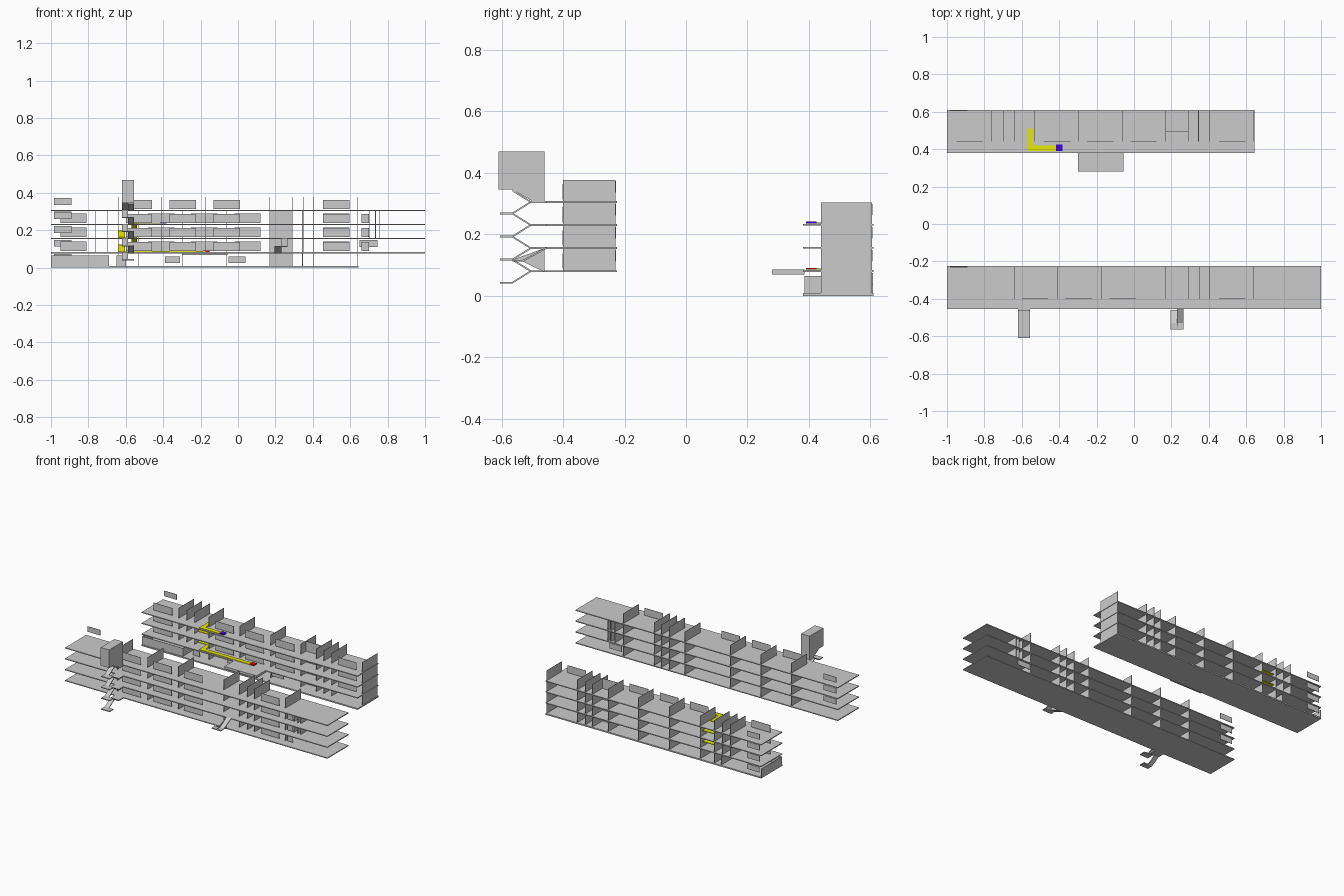
import bpy, bmesh
from mathutils import Vector

if "Cube" in bpy.data.objects:
    bpy.data.objects.remove(bpy.data.objects["Cube"])


def box(name, x0, x1, y0, y1, z0, z1, mat=None):
    return prism(name, [(y0, z0), (y1, z0), (y1, z1), (y0, z1)], x0, x1, mat)


def prism(name, profile, x0, x1, mat=None):
    """Extrude a (y, z) profile along x."""
    bm = bmesh.new()
    f = bm.faces.new([bm.verts.new((x0, y, z)) for y, z in profile])
    r = bmesh.ops.extrude_face_region(bm, geom=[f])
    bmesh.ops.translate(bm, vec=Vector((x1 - x0, 0, 0)),
                        verts=[v for v in r["geom"] if isinstance(v, bmesh.types.BMVert)])
    bmesh.ops.recalc_face_normals(bm, faces=bm.faces)
    me = bpy.data.meshes.new(name)
    bm.to_mesh(me)
    bm.free()
    ob = bpy.data.objects.new(name, me)
    bpy.context.collection.objects.link(ob)
    if mat:
        me.materials.append(mat)
    return ob


def material(name, col):
    m = bpy.data.materials.new(name)
    m.diffuse_color = (*col, 1)
    m.use_nodes = True
    m.node_tree.nodes["Principled BSDF"].inputs["Base Color"].default_value = m.diffuse_color
    return m


yellow = material("route_yellow", (0.8, 0.8, 0.0))
red = material("marker_red", (0.8, 0.0, 0.0))
blue = material("marker_blue", (0.05, 0.0, 0.8))

STEP, T, W = 0.075, 0.006, 0.003


def flight(name, x0, x1, ya, za, yb, zb, mat=None, t=0.006):
    prism(name, [(ya, za), (yb, zb), (yb, zb - t), (ya, za - t)], x0, x1, mat)


def panels(name, spans, y, z, h=0.05):
    for a, b in spans:
        box(name, a, b, y - W / 2, y + W / 2, z, z + h)


def sign(name, x, y, z):
    # two-pane hanging board
    box(name, x, x + 0.03, y - W / 2, y + W / 2, z + 0.028, z + 0.065)
    box(name, x + 0.03, x + 0.095, y - W / 2, y + W / 2, z + 0.028, z + 0.065)


# ---------- front block ----------
front_walls = [-0.64, -0.41, -0.175, 0.17, 0.29, 0.35, 0.405, 0.64]
front_windows = [(-0.60, -0.46), (-0.365, -0.225), (-0.13, 0.01), (0.455, 0.595)]
for i in range(4):
    z = 0.083 + i * STEP
    top = z + STEP - T
    box("front_floor", -1, 1, -0.455, -0.225, z - T, z)
    for x in front_walls:
        box("front_partition", x - W / 2, x + W / 2, -0.40, -0.23, z, top)
    panels("front_window", front_windows, -0.40, z + 0.005)
    if i in (1, 2):
        for x in (0.705, 0.735, 0.757):
            box("front_closet_wall", x - W / 2, x + W / 2, -0.40, -0.23, z, top)
    if i:
        sign("front_sign", -0.985, -0.23, z)
    else:
        sign("front_sign", 0.65, -0.23, z)
    if i < 3:
        panels("front_long_window", [(0.66, 0.70)], -0.40, z + 0.005)

# ---------- back block ----------
back_walls = [-0.76, -0.70, -0.64, -0.53, -0.295, -0.06, 0.17, 0.29, 0.345, 0.405, 0.64]
back_windows = [(-0.95, -0.81), (-0.48, -0.34), (-0.25, -0.11), (-0.02, 0.12), (0.455, 0.595)]
for i in range(4):
    z = 0.009 + i * STEP
    top = z + STEP - T
    box("back_floor", -1, 0.645, 0.38, 0.61, z - T if i else 0, z)
    for x in back_walls:
        if i == 0 and x in (-0.76, -0.70):
            continue
        box("back_partition", x - W / 2, x + W / 2, 0.44, 0.605, z, top)
    if i:
        panels("back_window", back_windows, 0.44, z + 0.005)
        sign("back_sign", -0.985, 0.605, z)
    else:
        sign("back_sign", -0.985, 0.607, z)
        panels("back_ground_board", [(-0.39, -0.31), (-0.05, 0.04)], 0.44, z + 0.017, 0.034)
    box("washroom_divider", 0.17, 0.29, 0.495, 0.495 + W, z, top)

# Enclosed ground floor end
box("ground_end_wall", -1, -1 + W, 0.385, 0.608, 0.009, 0.065)
box("ground_front_wall", -1, -0.69, 0.385, 0.385 + W, 0.009, 0.065)
box("ground_side_wall", -0.69 - W, -0.69, 0.385, 0.605, 0.009, 0.065)
box("ground_door", -0.65, -0.60, 0.44, 0.44 + W, 0.009, 0.065)

# Entrance canopy
box("entrance_canopy", -0.30, -0.055, 0.28, 0.385, 0.069, 0.085)

# ---------- outside stair with roof hood ----------
xa, xm, xb = -0.62, -0.588, -0.555
for i in range(4):
    z = 0.083 + i * STEP
    box("stair_floor_landing", xa, xb, -0.505, -0.455, z - T, z)
    box("stair_half_landing", xa, xb, -0.605, -0.565, z - 0.0375 - T, z - 0.0375)
    flight("stair_inner_flight", xa, xm, -0.565, z - 0.0375, -0.505, z)
    flight("stair_outer_flight", xm, xb, -0.505, z, -0.565, z + 0.0375)
prism("stair_hood", [(-0.61, 0.47), (-0.46, 0.47), (-0.46, 0.305), (-0.50, 0.308),
                     (-0.565, 0.345), (-0.61, 0.345)], xa, xb)

# ---------- small outside stair ----------
flight("small_stair_lower", 0.195, 0.23, -0.46, 0.083, -0.53, 0.117)
box("small_stair_landing", 0.195, 0.265, -0.565, -0.53, 0.111, 0.117)
flight("small_stair_upper", 0.23, 0.265, -0.53, 0.117, -0.455, 0.158)
prism("small_stair_side", [(-0.46, 0.08), (-0.46, 0.155), (-0.565, 0.117), (-0.53, 0.111)],
      0.23, 0.23 + W)

# ---------- highlighted route through the back block ----------
for i, end in ((1, -0.17), (3, -0.40)):
    z = 0.010 + i * STEP
    box("route_corridor", -0.57, end, 0.39, 0.42, z, z + W, yellow)
    box("route_approach", -0.57, -0.54, 0.42, 0.51, z, z + W, yellow)
    box("route_marker", end - 0.017, end + 0.017, 0.39, 0.424, z, z + 0.006,
        red if i == 1 else blue)
for i in (1, 2):
    z = 0.011 + i * STEP
    flight("route_flight_up", -0.64, -0.605, 0.50, z, 0.56, z + 0.0375, yellow)
    box("route_half_landing", -0.64, -0.535, 0.555, 0.585, z + 0.0335, z + 0.0375, yellow)
    flight("route_flight_over", -0.57, -0.54, 0.56, z + 0.0375, 0.50, z + STEP, yellow)
    box("route_turn", -0.64, -0.54, 0.475, 0.505, z, z + W, yellow)
